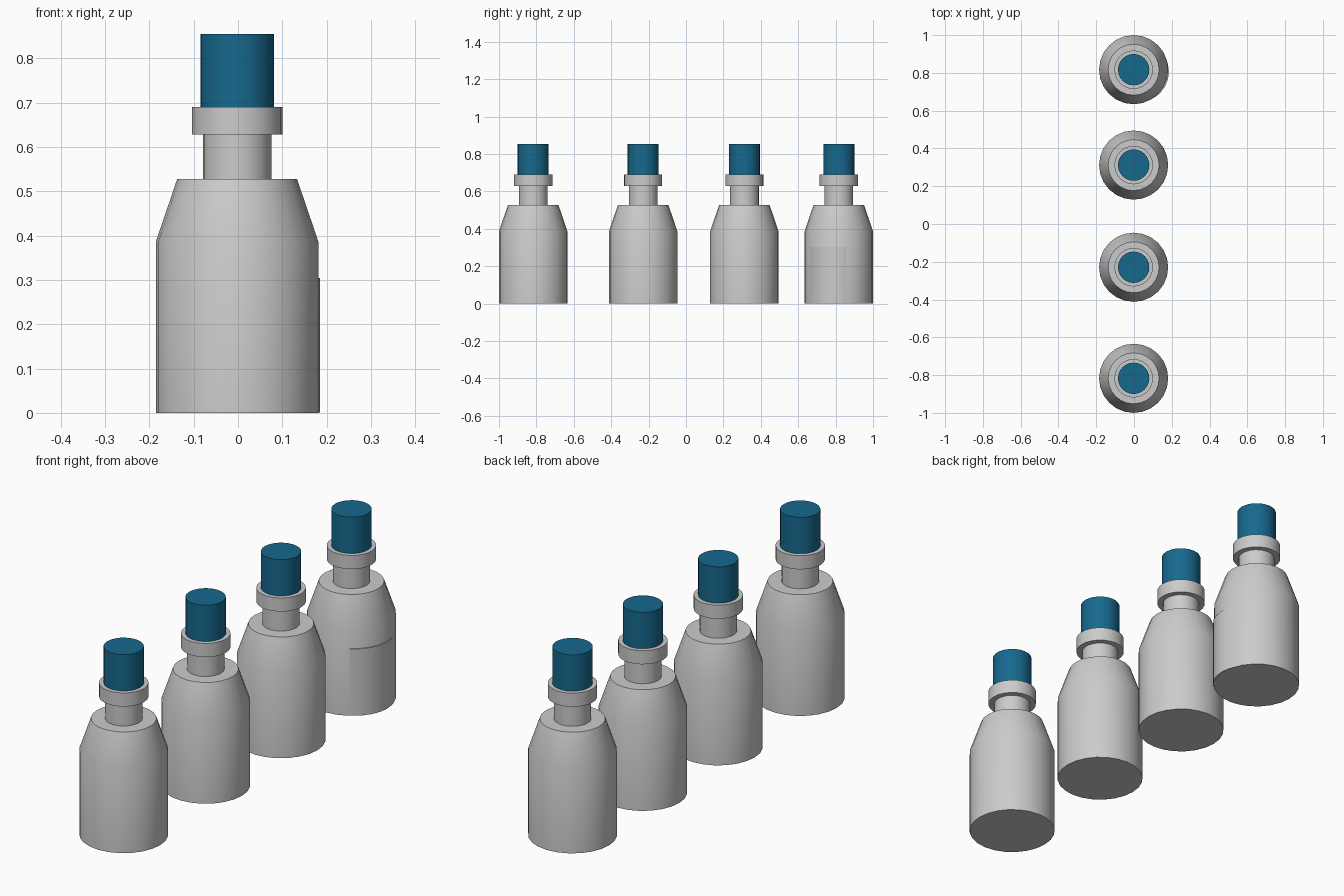
import bpy, bmesh
from math import radians
from mathutils import Matrix

if "Cube" in bpy.data.objects:
    bpy.data.objects.remove(bpy.data.objects["Cube"])

SIDES = 24
CX = -0.002

blue = bpy.data.materials.new("cap_blue")
blue.diffuse_color = (0.008, 0.14, 0.27, 1)
blue.use_nodes = True
blue.node_tree.nodes["Principled BSDF"].inputs["Base Color"].default_value = blue.diffuse_color


def lathe(name, profile, x, y, material=None):
    """Closed solid of revolution from (radius, z) pairs, with flat end caps."""
    bm = bmesh.new()
    start = [bm.verts.new((r, 0, z)) for r, z in profile]
    edges = [bm.edges.new(p) for p in zip(start, start[1:])]
    bmesh.ops.spin(bm, geom=start + edges, cent=(0, 0, 0), axis=(0, 0, 1),
                   angle=radians(360), steps=SIDES, use_duplicate=False)
    bmesh.ops.remove_doubles(bm, verts=bm.verts[:], dist=1e-4)
    bmesh.ops.holes_fill(bm, edges=[e for e in bm.edges if e.is_boundary], sides=0)
    bmesh.ops.recalc_face_normals(bm, faces=bm.faces[:])
    mesh = bpy.data.meshes.new(name)
    bm.to_mesh(mesh)
    bm.free()
    obj = bpy.data.objects.new(name, mesh)
    obj.location = (x, y, 0)
    bpy.context.collection.objects.link(obj)
    if material:
        mesh.materials.append(material)
    bpy.ops.object.select_all(action='DESELECT')
    obj.select_set(True)
    bpy.context.view_layer.objects.active = obj
    bpy.ops.object.shade_smooth_by_angle(angle=radians(30))
    return obj


# Row of four bottles, unevenly spaced
for i, y in enumerate((-0.817, -0.229, 0.312, 0.817), 1):
    # Body, tapered shoulder, neck and collar
    lathe(f"bottle_{i}", [(0.183, 0), (0.183, 0.387), (0.135, 0.528),
                          (0.077, 0.528), (0.077, 0.628), (0.102, 0.628),
                          (0.102, 0.69), (0.08, 0.69)], CX, y)
    # Blue cap
    lathe(f"cap_{i}", [(0.083, 0.69), (0.083, 0.855)], CX, y, blue)

# Inner filling of the last bottle, bulging slightly through its wall
lathe("inner_filling", [(0.162, 0.001), (0.162, 0.304)], 0.023, 0.807)
